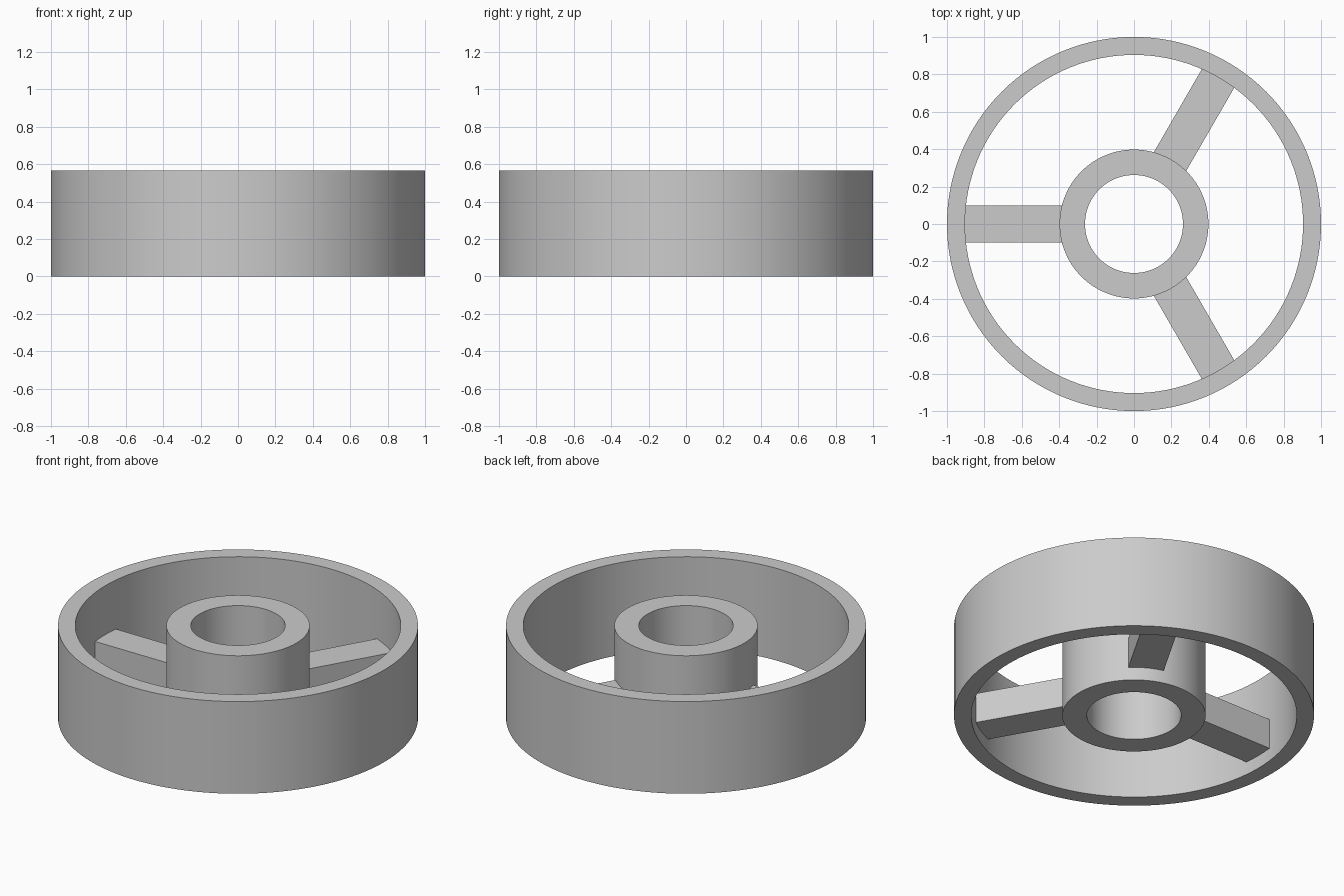
import bpy
import bmesh
from math import radians, cos, sin, pi
from mathutils import Matrix

default = bpy.data.objects.get("Cube")
if default:
    bpy.data.objects.remove(default)

HEIGHT = 0.565
SPOKE_BOTTOM, SPOKE_TOP, SPOKE_WIDTH = 0.08, 0.265, 0.2

grey = bpy.data.materials.new("plain grey")
grey.use_nodes = True
colour = (0.6, 0.6, 0.6, 1)
grey.diffuse_color = colour
grey.node_tree.nodes["Principled BSDF"].inputs["Base Color"].default_value = colour


def add_object(name, bm):
    bmesh.ops.recalc_face_normals(bm, faces=bm.faces)
    mesh = bpy.data.meshes.new(name)
    bm.to_mesh(mesh)
    bm.free()
    mesh.materials.append(grey)
    obj = bpy.data.objects.new(name, mesh)
    bpy.context.collection.objects.link(obj)
    return obj


def add_ring(name, inner, outer, segments):
    """Spin a rectangular section into a tube with smooth walls."""
    bm = bmesh.new()
    section = [(inner, 0), (outer, 0), (outer, HEIGHT), (inner, HEIGHT)]
    loops = []
    for i in range(segments):
        a = 2 * pi * i / segments
        loops.append([bm.verts.new((r * cos(a), r * sin(a), z)) for r, z in section])
    for i, here in enumerate(loops):
        after = loops[(i + 1) % segments]
        for j in range(4):
            k = (j + 1) % 4
            bm.faces.new((here[j], after[j], after[k], here[k]))
    obj = add_object(name, bm)
    bpy.ops.object.select_all(action="DESELECT")
    obj.select_set(True)
    bpy.context.view_layer.objects.active = obj
    bpy.ops.object.shade_smooth_by_angle(angle=radians(30))


def add_spoke(name, angle, start=0.375, end=0.92):
    """Flat bar whose ends are buried in the hub and the rim."""
    bm = bmesh.new()
    place = (Matrix.Rotation(radians(angle), 4, "Z")
             @ Matrix.Translation(((start + end) / 2, 0, (SPOKE_BOTTOM + SPOKE_TOP) / 2))
             @ Matrix.Diagonal((end - start, SPOKE_WIDTH, SPOKE_TOP - SPOKE_BOTTOM, 1)))
    bmesh.ops.create_cube(bm, size=1, matrix=place)
    add_object(name, bm)


# Rim and hub
add_ring("rim", 0.904, 1.0, 128)
add_ring("hub", 0.262, 0.398, 96)

# Three spokes
for name, angle in (("right_spoke", 180), ("back_left_spoke", 60), ("front_left_spoke", 300)):
    add_spoke(name, angle)
